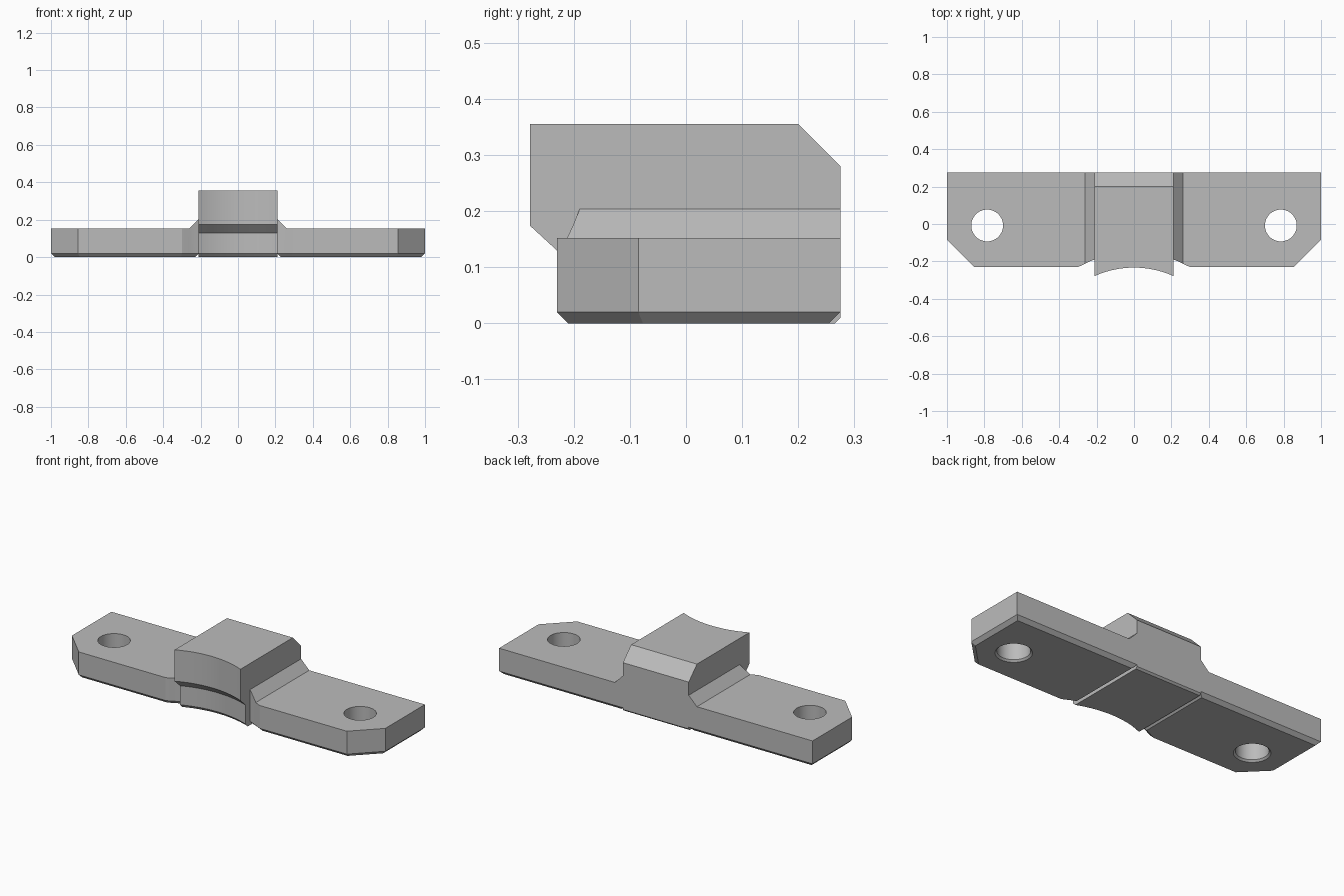
import bpy, bmesh, math
from mathutils import Vector

cube = bpy.data.objects.get("Cube")
if cube:
    bpy.data.objects.remove(cube, do_unlink=True)

grey = bpy.data.materials.new("plain grey")
grey.use_nodes = True
colour = (0.5, 0.5, 0.5, 1)
grey.diffuse_color = colour
grey.node_tree.nodes["Principled BSDF"].inputs["Base Color"].default_value = colour

HALF = 0.21        # half width of the centre block
BACK = 0.275
PLATE = 0.152      # height of the mounting ears
BEVEL = 0.02
RAMP = 0.262       # outer foot of the gusset ramp
ARC_Y = -0.745     # axis of the concave front


def arc(radius, x):
    return ARC_Y + math.sqrt(radius * radius - x * x)


def finish(bm, name):
    bmesh.ops.recalc_face_normals(bm, faces=bm.faces)
    mesh = bpy.data.meshes.new(name)
    bm.to_mesh(mesh)
    bm.free()
    mesh.materials.append(grey)
    ob = bpy.data.objects.new(name, mesh)
    bpy.context.collection.objects.link(ob)
    return ob


def select_only(ob):
    bpy.ops.object.select_all(action="DESELECT")
    ob.select_set(True)
    bpy.context.view_layer.objects.active = ob


def loft(bm, rings, caps=True):
    """Skin a list of equal closed rings."""
    rows = [[bm.verts.new(p) for p in ring] for ring in rings]
    for a, b in zip(rows, rows[1:]):
        for i in range(len(a)):
            j = (i + 1) % len(a)
            bm.faces.new((a[i], a[j], b[j], b[i]))
    if caps:
        bm.faces.new(rows[0])
        bm.faces.new(rows[-1])
    return rows


def inset(points):
    """Mitred inset of a counter-clockwise outline; inner and back edges stay."""
    n = len(points)
    edges = []
    for i in range(n):
        a, b = Vector(points[i]), Vector(points[(i + 1) % n])
        d = (b - a).normalized()
        fixed = (a.x == b.x == HALF) or (a.y == b.y == BACK)
        edges.append((-d.y, d.x, 0 if fixed else BEVEL))
    result = []
    for i, (x, y) in enumerate(points):
        (a, b, e), (c, d, f) = edges[i - 1], edges[i]
        det = a * d - b * c
        if abs(det) < 1e-6:
            result.append((x + a * e, y + b * e))
        else:
            result.append((x + (e * d - b * f) / det, y + (a * f - e * c) / det))
    return result


# Centre block: one side profile swept across, its front following two arcs
def block_profile(x):
    upper, lower = arc(0.512, x), arc(0.556, x)
    side = [(upper, 0.355), (0.2, 0.355), (BACK, 0.28), (BACK, 0.01),
            (BACK - 0.01, 0), (lower + BEVEL, 0), (lower, BEVEL),
            (lower, 0.13), (upper, 0.174)]
    return [(x, y, z) for y, z in side]


bm = bmesh.new()
STEPS = 20
loft(bm, [block_profile(HALF * (2 * i / STEPS - 1)) for i in range(STEPS + 1)])
block = finish(bm, "centre_block")

# Mounting ear: bevelled outline with a gusset ramp against the block
curve_x = [HALF, (HALF + RAMP) / 2, RAMP, 0.28]
outline = [(x, arc(0.594, x)) for x in curve_x]
outline += [(0.3, -0.23), (0.855, -0.23), (1, -0.085),
            (1, BACK), (RAMP, BACK), (HALF, BACK)]
bm = bmesh.new()
rows = loft(bm, [
    [(x, y, 0) for x, y in inset(outline)],
    [(x, y, BEVEL) for x, y in outline],
    [(x, y, PLATE + max(0, RAMP - x)) for x, y in outline]], caps=False)
top = rows[-1]
foot, back = 2, len(top) - 2
bm.faces.new(rows[0])
bm.faces.new(top[foot:back + 1])
bm.faces.new(top[:foot + 1] + top[back:])

# Small bevel along the lower back edge
cut = bmesh.ops.bisect_plane(
    bm, geom=bm.verts[:] + bm.edges[:] + bm.faces[:],
    plane_co=(0, BACK, 0.01), plane_no=(0, 1, -1), clear_outer=True)
bmesh.ops.edgenet_fill(
    bm, edges=[e for e in cut["geom_cut"] if isinstance(e, bmesh.types.BMEdge)])
ear = finish(bm, "mounting_ears")

# Screw hole, slightly countersunk from below
bm = bmesh.new()
SIDES = 48
rings = []
for r, z in ((0.105, -0.01), (0.085, 0.01), (0.085, 0.3)):
    turn = [math.tau * i / SIDES for i in range(SIDES)]
    rings.append([(0.785 + r * math.cos(t), -0.008 + r * math.sin(t), z) for t in turn])
loft(bm, rings)
cutter = finish(bm, "hole_cutter")
cutter.hide_render = True

select_only(ear)
hole = ear.modifiers.new("screw_hole", "BOOLEAN")
hole.operation = "DIFFERENCE"
hole.solver = "EXACT"
hole.object = cutter
bpy.ops.object.modifier_apply(modifier=hole.name)
bpy.data.objects.remove(cutter, do_unlink=True)

# Second ear on the other side
mirror = ear.modifiers.new("other_side", "MIRROR")
mirror.use_mirror_merge = False
bpy.ops.object.modifier_apply(modifier=mirror.name)

for ob in (block, ear):
    select_only(ob)
    bpy.ops.object.shade_smooth_by_angle(angle=math.radians(15))
